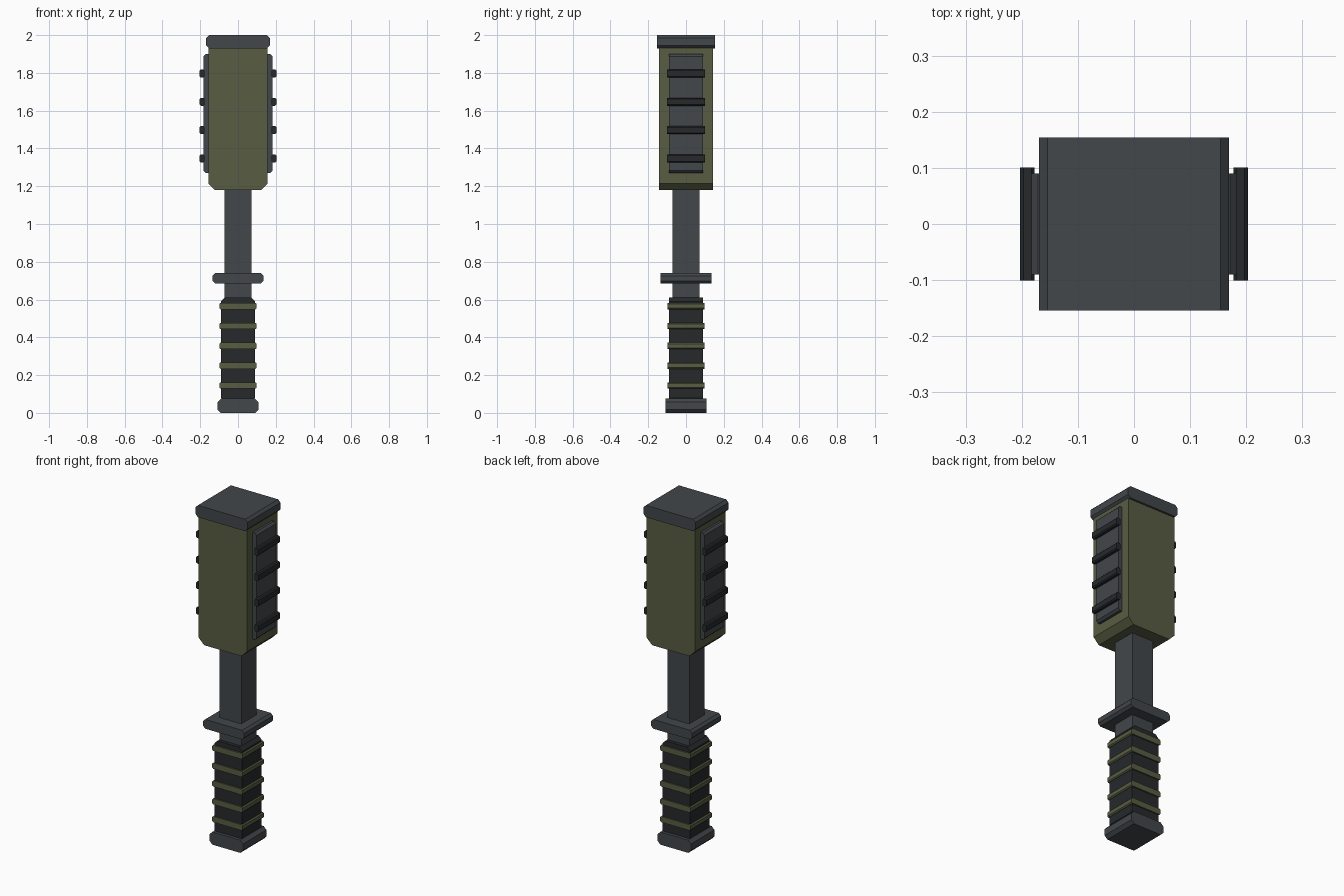
import bpy

if "Cube" in bpy.data.objects:
    bpy.data.objects.remove(bpy.data.objects["Cube"])


def material(name, rgb):
    m = bpy.data.materials.new(name)
    m.diffuse_color = (*rgb, 1.0)
    m.use_nodes = True
    m.node_tree.nodes["Principled BSDF"].inputs["Base Color"].default_value = m.diffuse_color
    return m


OLIVE = material("olive", (0.098, 0.107, 0.054))
STEEL = material("dark_steel", (0.055, 0.063, 0.069))
RUBBER = material("black_rubber", (0.019, 0.022, 0.024))


def block(name, mat, x0, x1, half_y, z0, z1, c=0.0):
    """Block extruded along y, its x-z outline chamfered by c."""
    if c:
        outline = [(x0 + c, z0), (x1 - c, z0), (x1, z0 + c), (x1, z1 - c),
                   (x1 - c, z1), (x0 + c, z1), (x0, z1 - c), (x0, z0 + c)]
    else:
        outline = [(x0, z0), (x1, z0), (x1, z1), (x0, z1)]
    n = len(outline)
    verts = [(x, y, z) for y in (-half_y, half_y) for x, z in outline]
    faces = [tuple(range(n)), tuple(reversed(range(n, 2 * n)))]
    faces += [(i, i + n, (i + 1) % n + n, (i + 1) % n) for i in range(n)]
    mesh = bpy.data.meshes.new(name)
    mesh.from_pydata(verts, [], faces)
    mesh.materials.append(mat)
    obj = bpy.data.objects.new(name, mesh)
    bpy.context.collection.objects.link(obj)
    return obj


def centred(name, mat, hx, hy, z0, z1, c=0.0):
    return block(name, mat, -hx, hx, hy, z0, z1, c)


# Handle: pommel, grip and raised grip bands
centred("pommel", STEEL, 0.109, 0.109, 0.0, 0.075, 0.018)
centred("grip", RUBBER, 0.091, 0.091, 0.06, 0.61, 0.02)
for i in range(5):
    z = 0.145 + 0.105 * i
    centred(f"grip_band_{i + 1}", OLIVE, 0.099, 0.099, z - 0.017, z + 0.017, 0.006)

# Shaft and hand guard
centred("shaft", STEEL, 0.071, 0.071, 0.58, 1.20)
centred("guard", STEEL, 0.134, 0.134, 0.685, 0.74, 0.014)

# Head and end cap
centred("head", OLIVE, 0.157, 0.142, 1.18, 1.97, 0.035)
centred("head_cap", STEEL, 0.169, 0.154, 1.93, 2.0, 0.015)

# Side plates with ribs, on both sides
for side, s in (("right", 1), ("left", -1)):
    xs = sorted((s * 0.133, s * 0.183))
    block(f"side_plate_{side}", STEEL, *xs, 0.09, 1.27, 1.90, 0.012)
    for i in range(4):
        z = 1.347 + 0.15 * i
        xs = sorted((s * 0.177, s * 0.203))
        block(f"side_rib_{side}_{i + 1}", RUBBER, *xs, 0.101, z - 0.021, z + 0.021, 0.006)
